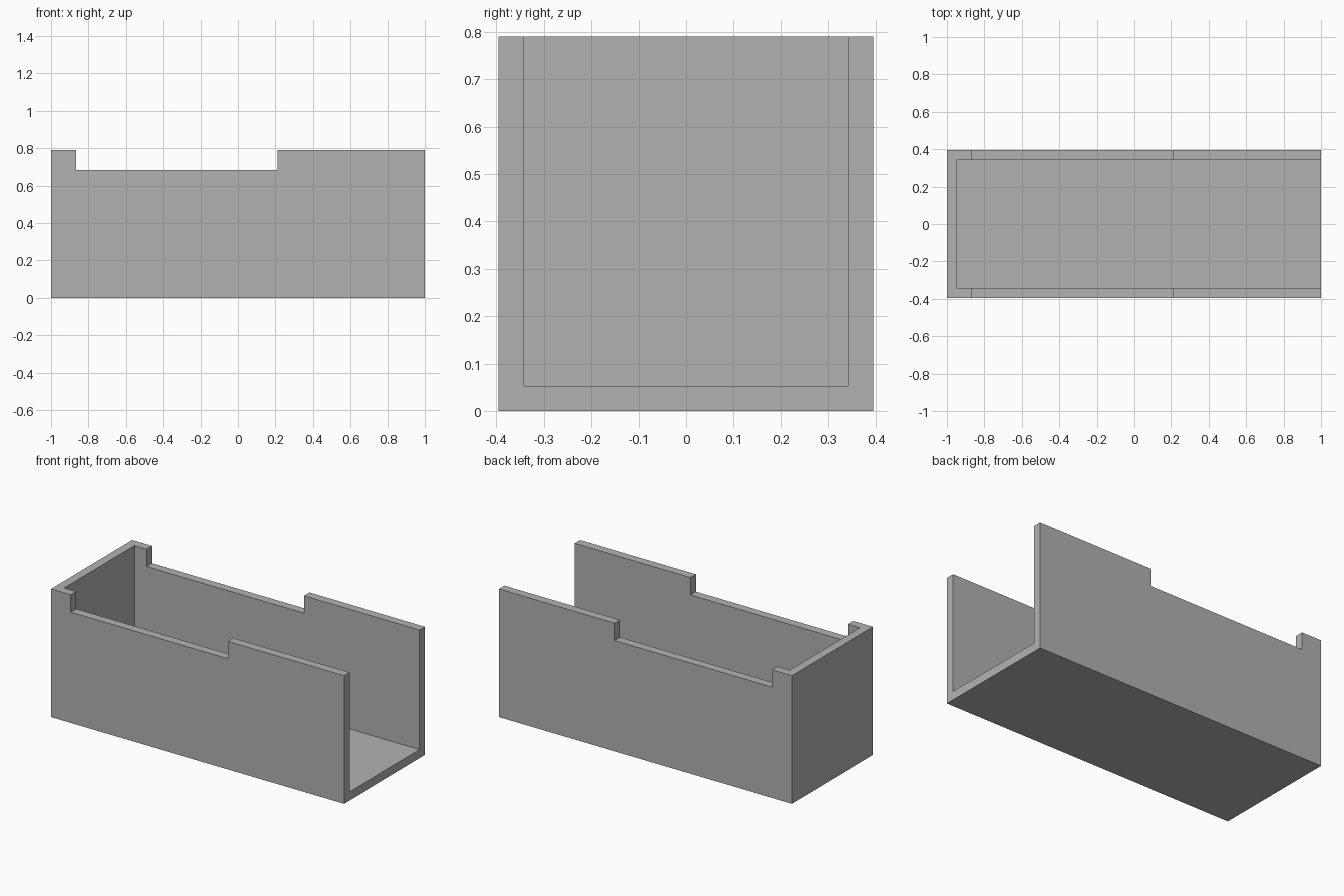
import bpy

if "Cube" in bpy.data.objects:
    bpy.data.objects.remove(bpy.data.objects["Cube"], do_unlink=True)

LENGTH, WIDTH, HEIGHT = 2.0, 0.79, 0.79
WALL = 0.053
NOTCH_START, NOTCH_END, NOTCH_FLOOR = -0.865, 0.21, 0.683
OVER = 0.2  # cutter overshoot past the outer faces


def box(name, low, high):
    """Box between two opposite corners."""
    bpy.ops.mesh.primitive_cube_add(size=1)
    obj = bpy.context.object
    obj.name = obj.data.name = name
    for v in obj.data.vertices:
        v.co = [h if c > 0 else l for c, l, h in zip(v.co, low, high)]
    return obj


def cut(target, cutter):
    """Subtract the cutter from the target, then discard the cutter."""
    cutter.hide_render = True
    mod = target.modifiers.new("cut", "BOOLEAN")
    mod.operation = "DIFFERENCE"
    mod.solver = "EXACT"
    mod.object = cutter
    bpy.context.view_layer.objects.active = target
    bpy.ops.object.modifier_apply(modifier=mod.name)
    bpy.data.objects.remove(cutter, do_unlink=True)


# Outer block of the tray
half_x, half_y = LENGTH / 2, WIDTH / 2
tray = box("open_ended_tray", (-half_x, -half_y, 0), (half_x, half_y, HEIGHT))

# Cavity, open at the top and at the left end
cut(tray, box("cavity_cutter",
              (-half_x + WALL, -half_y + WALL, WALL),
              (half_x + OVER, half_y - WALL, HEIGHT + OVER)))

# Lowered rim on both long walls
cut(tray, box("rim_notch_cutter",
              (NOTCH_START, -half_y - OVER, NOTCH_FLOOR),
              (NOTCH_END, half_y + OVER, HEIGHT + OVER)))

# Plain grey material
grey = bpy.data.materials.new("light grey")
grey.use_nodes = True
colour = (0.448, 0.448, 0.448, 1)
grey.diffuse_color = colour
grey.node_tree.nodes["Principled BSDF"].inputs["Base Color"].default_value = colour
tray.data.materials.clear()
tray.data.materials.append(grey)
